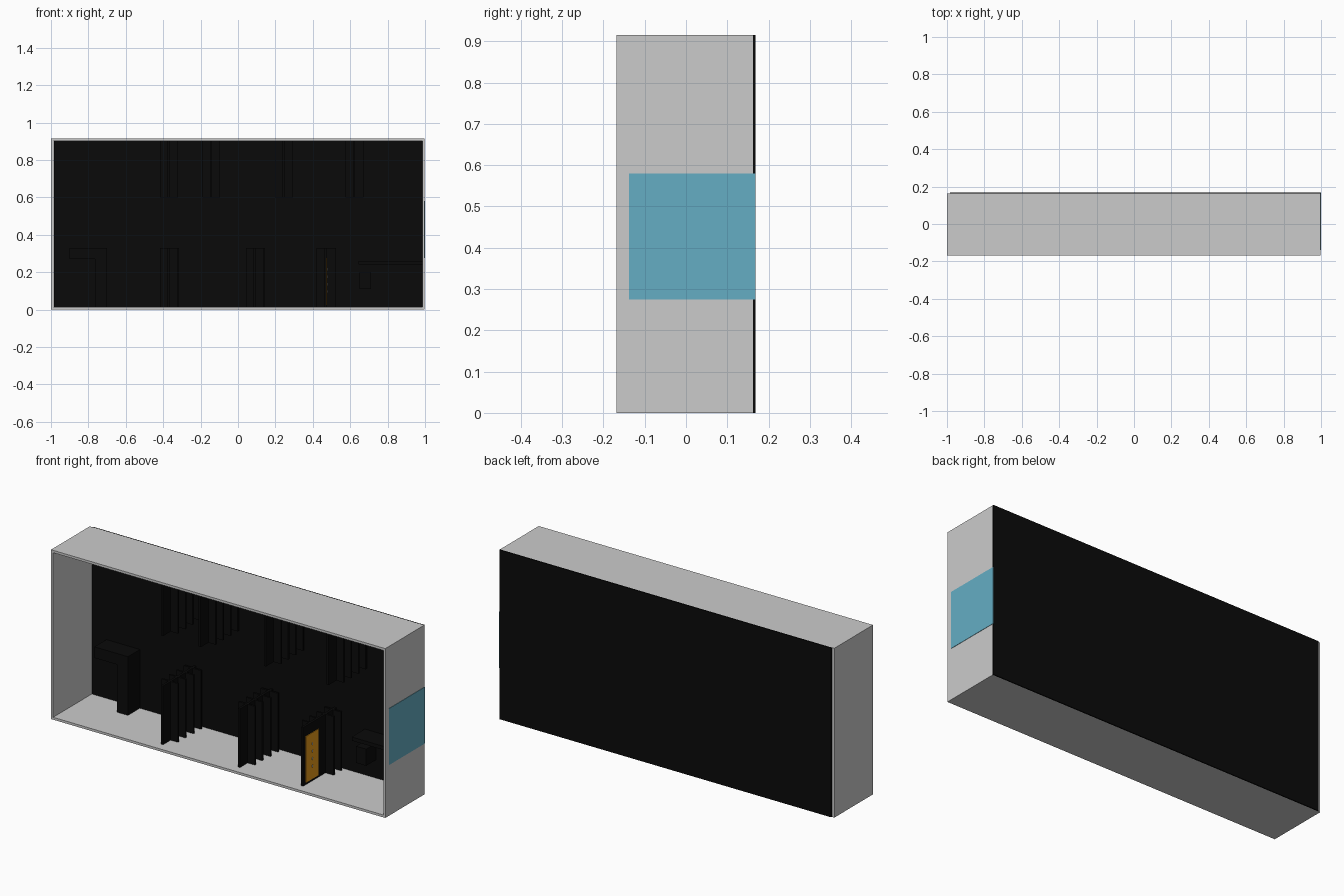
import bpy

if "Cube" in bpy.data.objects:
    bpy.data.objects.remove(bpy.data.objects["Cube"])


def material(name, color):
    m = bpy.data.materials.new(name)
    m.diffuse_color = color
    m.use_nodes = True
    m.node_tree.nodes["Principled BSDF"].inputs["Base Color"].default_value = m.diffuse_color
    return m


BLACK = material("black", (0.003, 0.003, 0.003, 1))
BLUE = material("blue", (0.13, 0.42, 0.55, 1))
ORANGE = material("orange", (0.8, 0.33, 0.01, 1))


def box(name, x0, x1, y0, y1, z0, z1, mat=None):
    bpy.ops.mesh.primitive_cube_add(size=1, location=((x0 + x1) / 2, (y0 + y1) / 2, (z0 + z1) / 2))
    ob = bpy.context.object
    ob.name = name
    ob.scale = (x1 - x0, y1 - y0, z1 - z0)
    bpy.ops.object.transform_apply(location=False, rotation=False, scale=True)
    if mat:
        ob.data.materials.append(mat)
    return ob


T, D, H = 0.013, 0.168, 0.915
BACK = D - 0.006

# Open-fronted shell
box("floor", -0.998, 0.998, -D, BACK, 0, T)
box("ceiling", -0.998, 0.998, -D, BACK, H - T, H)
box("left_wall", -1, -1 + T, -D, BACK, 0, H)
box("right_wall", 1 - T, 0.998, -D, BACK, 0, H)
box("back_panel", -0.985, 0.998, BACK, D, 0, H, BLACK)
box("blue_side_panel", 0.998, 1.0, -0.138, D, 0.275, 0.58, BLUE)


def fin_group(name, x, left, right, z0, z1):
    # Thin spine running front to back, crossed by narrow fins
    box(name + "_spine", x - 0.006, x + 0.006, -0.12, BACK, z0, z1, BLACK)
    for i, y in enumerate((-0.05, 0.012, 0.075, 0.138)):
        r = right if i > 1 else min(right, 0.05)
        if name == "floor_fins_3" and i < 2:
            r = 0.006
        box(f"{name}_fin_{i + 1}", x - left, x + r, y - 0.005, y + 0.005, z0, z1, BLACK)


# Fins standing on the floor
for i, x in enumerate((-0.37, 0.09, 0.468)):
    fin_group(f"floor_fins_{i + 1}", x, 0.048, 0.055, T, 0.33)

# Fins hanging from the ceiling
for i, x in enumerate((-0.37, -0.145, 0.245, 0.62)):
    fin_group(f"ceiling_fins_{i + 1}", x, 0.046, 0.05, 0.6, H - T)

# Orange plate with a row of studs on the last spine
box("orange_plate", 0.474, 0.477, -0.10, 0.008, 0.025, 0.275, ORANGE)
for i in range(4):
    z = 0.09 + 0.04 * i
    box(f"plate_stud_{i + 1}", 0.477, 0.479, -0.05, -0.042, z, z + 0.012)

# Left desk: top and one leg
box("desk_top", -0.9, -0.7, 0.06, BACK, 0.27, 0.33, BLACK)
box("desk_leg", -0.765, -0.7, 0.06, BACK, T, 0.27, BLACK)

# Right shelf with a hanging bracket
box("wall_shelf", 0.645, 1 - T, 0.05, BACK, 0.24, 0.26, BLACK)
box("shelf_bracket", 0.65, 0.71, 0.08, BACK, 0.11, 0.2, BLACK)
